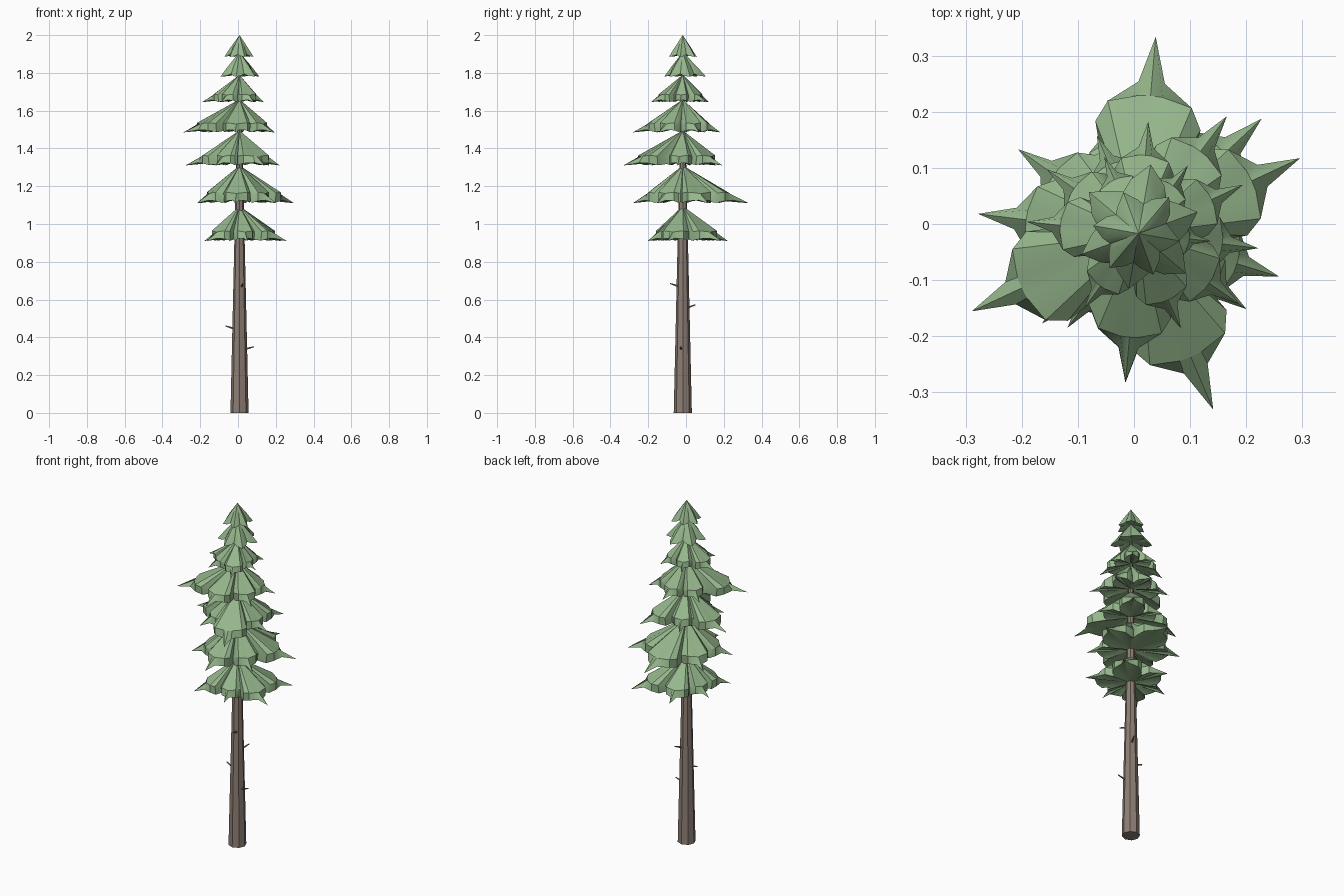
import bpy, bmesh
from math import radians, cos, sin
from mathutils import Vector

if "Cube" in bpy.data.objects:
    bpy.data.objects.remove(bpy.data.objects["Cube"])

CX, CY = 0.008, -0.017  # tree axis


def material(name, rgb):
    m = bpy.data.materials.new(name)
    m.diffuse_color = (*rgb, 1)
    m.use_nodes = True
    m.node_tree.nodes["Principled BSDF"].inputs["Base Color"].default_value = m.diffuse_color
    return m


GREEN = material("needles", (0.30, 0.47, 0.26))
BROWN = material("bark", (0.27, 0.21, 0.175))


def finish(name, bm, mat, angle):
    bmesh.ops.recalc_face_normals(bm, faces=bm.faces[:])
    me = bpy.data.meshes.new(name)
    bm.to_mesh(me)
    bm.free()
    me.materials.append(mat)
    ob = bpy.data.objects.new(name, me)
    bpy.context.collection.objects.link(ob)
    bpy.ops.object.select_all(action='DESELECT')
    ob.select_set(True)
    bpy.context.view_layer.objects.active = ob
    if angle:
        bpy.ops.object.shade_smooth_by_angle(angle=radians(angle))
    return ob


def tapered(name, start, end, r1, r2, sides, mat):
    """Tapered prism between two points."""
    a, b = Vector(start), Vector(end)
    bm = bmesh.new()
    bmesh.ops.create_cone(bm, cap_ends=True, segments=sides, radius1=r1,
                          radius2=r2, depth=(b - a).length)
    bm.transform((b - a).to_track_quat('Z', 'Y').to_matrix().to_4x4())
    bmesh.ops.translate(bm, verts=bm.verts[:], vec=(a + b) / 2)
    return finish(name, bm, mat, 0)


# Half outline of a lobe, from valley to tip:
# (angle from lobe centre, shoulder radius, shoulder lift, rim radius, rim lift)
# radii are fractions of the tip radius, lifts are fractions of the tier height
WIDE = [(-30, 0.52, 0.26, 0.50, 0.04), (-26, 0.61, 0.27, 0.59, 0.01),
        (-18, 0.69, 0.29, 0.69, 0.06), (-5, 0.70, 0.27, 0.77, 0.08),
        (0, 0.70, 0.25, 1.00, 0.00)]
SMALL = [(-30, 0.45, 0.45, 0.66, 0.12), (-18, 0.55, 0.42, 0.78, 0.04),
         (0, 0.60, 0.42, 1.00, 0.00)]


def skirt(name, bottom, top, turn, tips, half):
    """Closed drooping ring of six pointed lobes, each with its own reach."""
    bm = bmesh.new()
    h = top - bottom
    apex = bm.verts.new((CX, CY, top))
    hub = bm.verts.new((CX, CY, bottom + 0.15 * h))
    lobe = half + [(-p[0], *p[1:]) for p in half[-2:0:-1]]
    shoulder, rim = [], []
    for i, reach in enumerate(tips):
        for off, sr, sz, rr, rz in lobe:
            a = radians(turn + 60 * i + off)
            r = (reach + tips[i - 1]) / 2 if off == -30 else reach
            for ring, f, z in ((shoulder, sr, sz), (rim, rr, rz)):
                ring.append(bm.verts.new((CX + r * f * cos(a), CY + r * f * sin(a),
                                          bottom + z * h)))
    n = len(rim)
    for i in range(n):
        j = (i + 1) % n
        bm.faces.new((apex, shoulder[i], shoulder[j]))
        bm.faces.new((shoulder[i], rim[i], rim[j], shoulder[j]))
        bm.faces.new((hub, rim[j], rim[i]))
    return finish(name, bm, GREEN, 35)


# Trunk
tapered("trunk", (CX, CY, 0), (CX, CY, 1.9), 0.048, 0.005, 8, BROWN)

# Dead twig stubs
STUBS = [((-0.02, -0.02, 0.445), (-0.065, -0.01, 0.46)),
         ((0.03, -0.025, 0.335), (0.085, -0.028, 0.35)),
         ((0.02, -0.04, 0.67), (0.026, -0.085, 0.685)),
         ((0.02, 0.005, 0.555), (0.04, 0.048, 0.572))]
for i, (a, b) in enumerate(STUBS):
    tapered(f"twig_stub_{i + 1}", a, b, 0.006, 0.003, 5, BROWN)

# Foliage tiers: bottom, top, turn of first lobe, reach of each lobe
TIERS = [
    (0.91, 1.095, -17, (0.262, 0.30, 0.245, 0.195, 0.235, 0.19), WIDE),
    (1.11, 1.31, 25, (0.318, 0.352, 0.262, 0.25, 0.267, 0.235), WIDE),
    (1.31, 1.495, -67, (0.341, 0.215, 0.262, 0.19, 0.288, 0.21), WIDE),
    (1.485, 1.66, 205, (0.328, 0.265, 0.22, 0.205, 0.20, 0.20), WIDE),
    (1.645, 1.79, 174, (0.20, 0.165, 0.185, 0.13, 0.15, 0.15), WIDE),
    (1.78, 1.91, 20, (0.112, 0.125, 0.115, 0.108, 0.10, 0.11), SMALL),
    (1.885, 2.0, 50, (0.085, 0.078, 0.082, 0.08, 0.078, 0.075), SMALL),
]
for i, tier in enumerate(TIERS):
    skirt(f"foliage_tier_{i + 1}", *tier)
